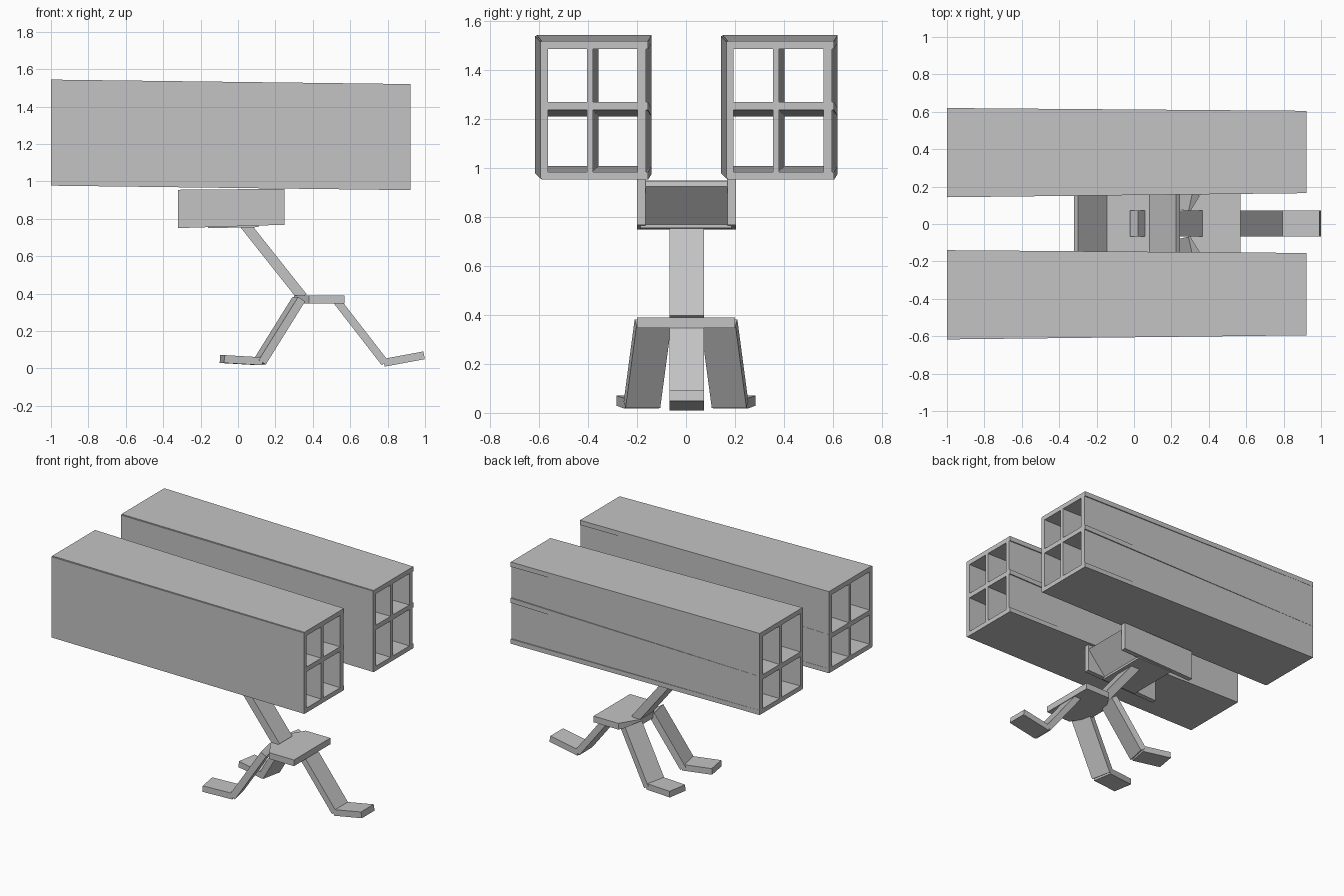
import bpy
import math
from mathutils import Vector, Matrix

cube = bpy.data.objects.get("Cube")
if cube:
    bpy.data.objects.remove(cube, do_unlink=True)

grey = bpy.data.materials.new("plain grey")
grey.use_nodes = True
colour = (0.55, 0.55, 0.55, 1)
grey.diffuse_color = colour
grey.node_tree.nodes["Principled BSDF"].inputs["Base Color"].default_value = colour


def loft(name, ring_a, ring_b):
    """Solid between two matching rings of points."""
    n = len(ring_a)
    faces = [tuple(reversed(range(n))), tuple(range(n, 2 * n))]
    faces += [(i, (i + 1) % n, n + (i + 1) % n, n + i) for i in range(n)]
    mesh = bpy.data.meshes.new(name)
    mesh.from_pydata([tuple(p) for p in ring_a + ring_b], [], faces)
    mesh.materials.append(grey)
    obj = bpy.data.objects.new(name, mesh)
    bpy.context.collection.objects.link(obj)
    # consistent outward normals
    import bmesh
    bm = bmesh.new()
    bm.from_mesh(mesh)
    bmesh.ops.recalc_face_normals(bm, faces=bm.faces)
    bm.to_mesh(mesh)
    bm.free()
    return obj


def rect(x, y0, y1, z0, z1):
    return [Vector(p) for p in ((x, y0, z0), (x, y1, z0), (x, y1, z1), (x, y0, z1))]


def beam(name, start, end, width, thick):
    """Flat bar along a centre line, its width kept horizontal."""
    start, end = Vector(start), Vector(end)
    along = (end - start).normalized()
    side = Vector((0, 0, 1)).cross(along).normalized() * width / 2
    up = along.cross(side).normalized() * thick / 2
    ring = [-side - up, side - up, side + up, -side + up]
    return loft(name, [start + r for r in ring], [end + r for r in ring])


# Launcher pods: open four-cell tubes made of slightly skewed plates
BACK, FRONT = -1.0, 0.923
uprights = {"outer_wall": (-0.595, -0.565, -0.022),
            "middle_wall": (-0.405, -0.38, 0.022),
            "inner_wall": (-0.198, -0.163, 0.022)}
shelves = {"floor": (0.953, 0.985, 0.024),
           "middle_shelf": (1.237, 1.27, -0.025),
           "roof": (1.487, 1.52, 0.024)}
for pod, dy in (("right_pod", 0), ("left_pod", 0.76)):
    for part, (y0, y1, skew) in uprights.items():
        loft(f"{pod}_{part}",
             rect(BACK, y0 + skew + dy, y1 + skew + dy, 0.98, 1.54),
             rect(FRONT, y0 + dy, y1 + dy, 0.957, 1.517))
    for part, (z0, z1, skew) in shelves.items():
        loft(f"{pod}_{part}",
             rect(BACK, -0.61 + dy, -0.14 + dy, z0 + skew, z1 + skew),
             rect(FRONT, -0.59 + dy, -0.155 + dy, z0, z1))

# Cradle: two side plates with a trough between them
for name, y in (("cradle_right_plate", -0.183), ("cradle_left_plate", 0.187)):
    loft(name, rect(-0.322, y - 0.017, y + 0.017, 0.75, 0.955),
         rect(0.248, y - 0.017, y + 0.017, 0.768, 0.96))
beam("cradle_floor", (-0.16, 0, 0.765), (0.11, 0, 0.77), 0.37, 0.03)
beam("cradle_back_slope", (-0.31, 0, 0.94), (-0.15, 0, 0.765), 0.37, 0.03)
beam("cradle_front_slope", (0.09, 0, 0.77), (0.235, 0, 0.935), 0.37, 0.03)

# Strut from cradle to stand
beam("strut", (0.0, 0.003, 0.815), (0.345, 0.003, 0.38), 0.14, 0.055)

# Stand plate with cut corners
outline = [(0.57, -0.2), (0.57, 0.2), (0.38, 0.2), (0.3, 0.07), (0.3, -0.07), (0.38, -0.2)]
loft("stand_plate", [Vector((x, y, 0.347)) for x, y in outline],
     [Vector((x, y, 0.39)) for x, y in outline])

# Tripod legs and feet
beam("front_leg", (0.525, 0.003, 0.365), (0.785, 0.003, 0.03), 0.14, 0.042)
beam("front_foot", (0.78, 0.003, 0.03), (0.995, 0.003, 0.07), 0.14, 0.042)
for side, s in (("right", -1), ("left", 1)):
    beam(f"{side}_back_leg", (0.325, s * 0.135, 0.37), (0.115, s * 0.18, 0.033), 0.145, 0.045)
    beam(f"{side}_back_foot", (0.12, s * 0.18, 0.038), (-0.085, s * 0.215, 0.05), 0.14, 0.042)
